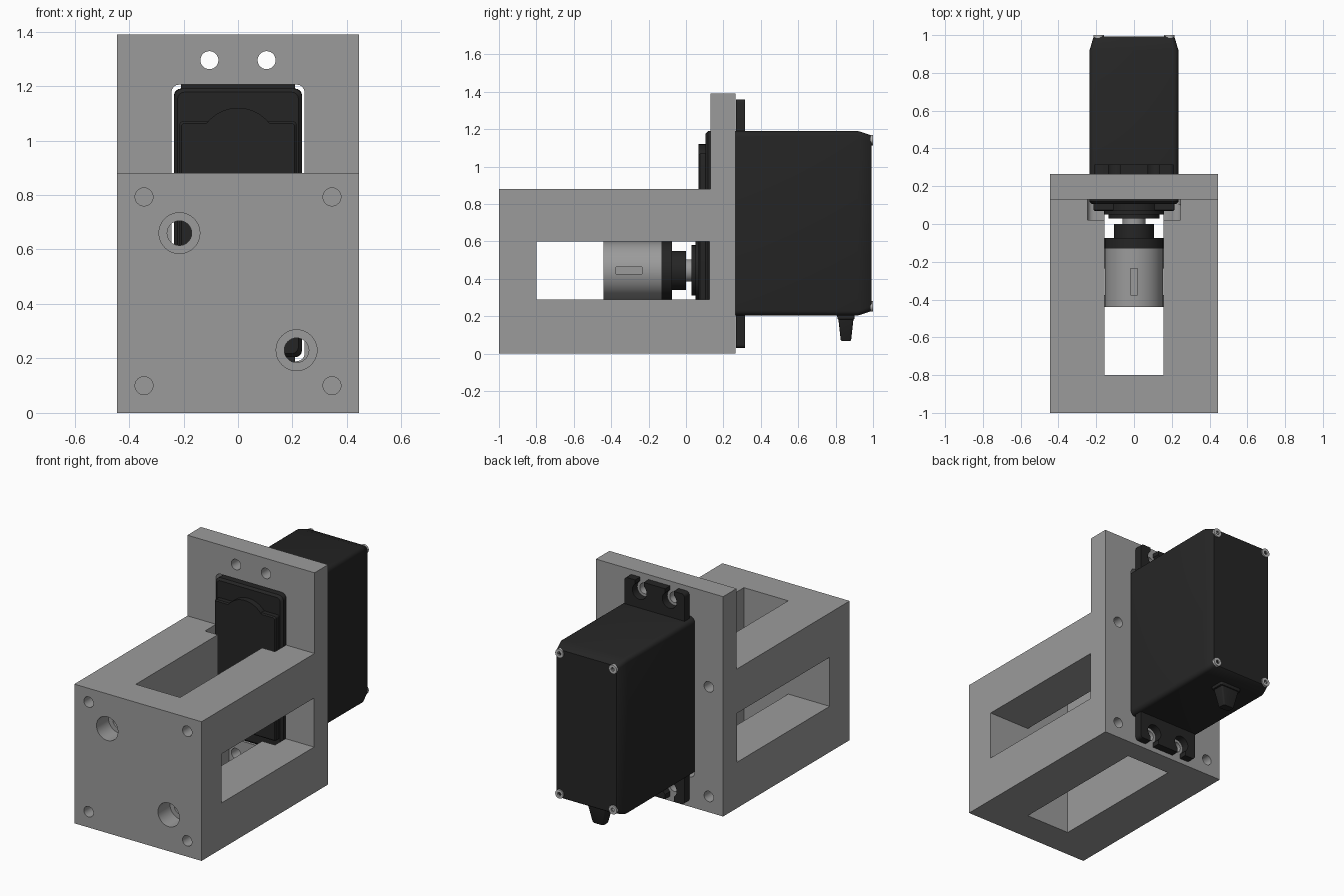
import bpy
import bmesh
from math import sin, cos, pi

cube = bpy.data.objects.get("Cube")
if cube:
    bpy.data.objects.remove(cube, do_unlink=True)


def material(name, v):
    m = bpy.data.materials.new(name)
    m.use_nodes = True
    m.diffuse_color = (v, v, v, 1)
    bsdf = next(n for n in m.node_tree.nodes if n.type == 'BSDF_PRINCIPLED')
    bsdf.inputs["Base Color"].default_value = (v, v, v, 1)
    return m


grey = material("machined grey", 0.33)
black = material("black plastic", 0.0185)
steel = material("screw steel", 0.48)

AXES = {'X': lambda u, v, t: (t, u, v),
        'Y': lambda u, v, t: (u, t, v),
        'Z': lambda u, v, t: (u, v, t)}


def outline(hu, hv, r, n):
    """Rectangle of half sizes hu, hv with corner radius r."""
    if r == 0:
        return [(hu, hv), (-hu, hv), (-hu, -hv), (hu, -hv)]
    pts = []
    for q, (su, sv) in enumerate([(1, 1), (-1, 1), (-1, -1), (1, -1)]):
        for i in range(n + 1):
            a = (q + i / n) * pi / 2
            pts.append((su * (hu - r) + r * cos(a), sv * (hv - r) + r * sin(a)))
    return pts


def loft(name, axis, centre, sections, mat=grey, n=4):
    """Skin outlines given as (position, half u, half v, radius) along an axis."""
    bm = bmesh.new()
    cu, cv = centre
    rings = [[bm.verts.new(AXES[axis](cu + u, cv + v, t)) for u, v in outline(hu, hv, r, n)]
             for t, hu, hv, r in sections]
    count = len(rings[0])
    for a, b in zip(rings, rings[1:]):
        for i in range(count):
            j = (i + 1) % count
            bm.faces.new((a[i], a[j], b[j], b[i]))
    bm.faces.new(rings[0])
    bm.faces.new(rings[-1])
    bmesh.ops.remove_doubles(bm, verts=bm.verts, dist=1e-5)
    bmesh.ops.recalc_face_normals(bm, faces=bm.faces)
    me = bpy.data.meshes.new(name)
    bm.to_mesh(me)
    bm.free()
    me.materials.append(mat)
    ob = bpy.data.objects.new(name, me)
    bpy.context.collection.objects.link(ob)
    return ob


def box(name, x, y, z, mat=grey):
    return loft(name, 'Y', ((x[0] + x[1]) / 2, (z[0] + z[1]) / 2),
                [(t, (x[1] - x[0]) / 2, (z[1] - z[0]) / 2, 0) for t in y], mat)


def rod(name, x, z, r, y, mat=grey, n=10):
    return loft(name, 'Y', (x, z), [(t, r, r, r) for t in y], mat, n)


def boolean(target, parts, operation='DIFFERENCE'):
    bpy.context.view_layer.objects.active = target
    for part in parts:
        mod = target.modifiers.new("cut", 'BOOLEAN')
        mod.operation = operation
        mod.solver = 'EXACT'
        mod.object = part
        bpy.ops.object.modifier_apply(modifier=mod.name)
        bpy.data.objects.remove(part, do_unlink=True)


W, SHAFT_Z, MID_Z = 0.445, 0.445, 0.6975

# Bracket: hollow block in front of a taller mounting plate, one L-shaped solid
bracket = box("bracket", (-W, W), (-1, 0.265), (0, 0.88))
bm = bmesh.new()
profile = [(-1, 0), (0.265, 0), (0.265, 1.39), (0.13, 1.39), (0.13, 0.88), (-1, 0.88)]
face = bm.faces.new([bm.verts.new((-W, y, z)) for y, z in profile])
side = bmesh.ops.extrude_face_region(bm, geom=[face])
bmesh.ops.translate(bm, vec=(2 * W, 0, 0),
                    verts=[g for g in side["geom"] if isinstance(g, bmesh.types.BMVert)])
bmesh.ops.recalc_face_normals(bm, faces=bm.faces)
bm.to_mesh(bracket.data)
bm.free()

# Windows through the sides and through top and bottom, then the servo opening
cutters = [box("side_window", (-0.6, 0.6), (-0.8, 0.125), (0.29, 0.6)),
           box("vertical_window", (-0.155, 0.155), (-0.8, 0.13), (-0.1, 0.9)),
           loft("servo_opening", 'Y', (0, MID_Z),
                [(t, 0.245, 0.508, 0.03) for t in (0.02, 0.4)])]
# Counterbored clearance holes
for x, z in ((-0.215, 0.66), (0.215, 0.23)):
    cutters += [rod("bolt_hole", x, z, 0.045, (-1.1, 0.1)),
                rod("counterbore", x, z, 0.075, (-1.1, -0.88))]
# Blind corner holes front and back, servo mounting holes in the plate
for x in (-0.345, 0.345):
    for z in (0.1, 0.793):
        cutters += [rod("front_hole", x, z, 0.033, (-1.1, -0.75)),
                    rod("back_hole", x, z, 0.033, (0.05, 0.4))]
for x in (-0.105, 0.105):
    for z in (0.1, 1.295):
        cutters.append(rod("mounting_hole", x, z, 0.033, (0.05, 0.4)))
boolean(bracket, cutters)

# Servo case with tapered rear and softened front rim
loft("servo_body", 'Y', (0, MID_Z),
     [(0.105, 0.222, 0.48, 0.025), (0.118, 0.235, 0.493, 0.03), (0.92, 0.235, 0.493, 0.025),
      (0.985, 0.216, 0.472, 0.025), (0.992, 0.21, 0.466, 0.025)], black)

# Raised gearbox cover with arched top
loft("gearbox_cover", 'Y', (0, 0.677), [(0.11, 0.215, 0.393, 0.012), (0.075, 0.215, 0.393, 0.012),
                                       (0.068, 0.208, 0.386, 0.012)], black)
rod("cover_arch", 0, 0.974, 0.146, (0.068, 0.11), black, 14)

# Mounting flange with open keyhole slots at both ends
flange = loft("mounting_flange", 'Y', (0, 0.695),
              [(t, 0.21, 0.665, 0.02) for t in (0.266, 0.315)], black)
cutters = []
for x in (-0.105, 0.105):
    for z, end in ((0.1, -0.1), (1.295, 1.5)):
        cutters += [rod("slot_eye", x, z, 0.05, (0.2, 0.4)),
                    box("slot_mouth", (x - 0.03, x + 0.03), (0.2, 0.4), sorted((z, end)))]
boolean(flange, cutters)

# Case screws at the rear corners, with driver recess
for x in (-0.187, 0.187):
    for z in (0.253, 1.142):
        screw = rod("case_screw", x, z, 0.028, (0.94, 1.0), steel, 6)
        boolean(screw, [rod("recess", x, z, 0.012, (0.992, 1.1), steel, 3)])

# Cable boot under the case
loft("cable_boot", 'Z', (0, 0.855),
     [(0.21, 0.075, 0.048, 0.01), (0.185, 0.075, 0.045, 0.01), (0.183, 0.065, 0.04, 0.01),
      (0.075, 0.04, 0.028, 0.01), (0.068, 0.036, 0.024, 0.01)], black)

# Output boss, horn and shaft
rod("output_boss", 0, SHAFT_Z, 0.16, (0.05, 0.11), black, 14)
rod("output_horn", 0, SHAFT_Z, 0.135, (0.03, 0.05), black, 14)
rod("output_shaft", 0, SHAFT_Z, 0.06, (-0.02, 0.04))

# Coupling: black hub and collar, grey sleeve with key slots and an end ring
rod("coupling_hub", 0, SHAFT_Z, 0.105, (-0.08, 0), black, 14)
rod("coupling_collar", 0, SHAFT_Z, 0.155, (-0.13, -0.075), black, 14)
sleeve = rod("coupling_sleeve", 0, SHAFT_Z, 0.155, (-0.38, -0.13), grey, 14)
slots = []
for s in (-1, 1):
    slots += [box("key_slot", sorted((s * 0.135, s * 0.2)), (-0.375, -0.235), (0.427, 0.463)),
              box("key_slot", (-0.018, 0.018), (-0.375, -0.235),
                  sorted((SHAFT_Z + s * 0.135, SHAFT_Z + s * 0.2)))]
boolean(sleeve, slots)
ring = rod("coupling_end_ring", 0, SHAFT_Z, 0.155, (-0.44, -0.38), grey, 14)
boolean(ring, [rod("bore", 0, SHAFT_Z, 0.06, (-0.5, -0.39))])

# Smooth round surfaces, keep machined edges sharp
for ob in bpy.context.scene.objects:
    ob.select_set(ob.type == 'MESH')
bpy.context.view_layer.objects.active = bracket
bpy.ops.object.shade_smooth_by_angle(angle=0.6)
